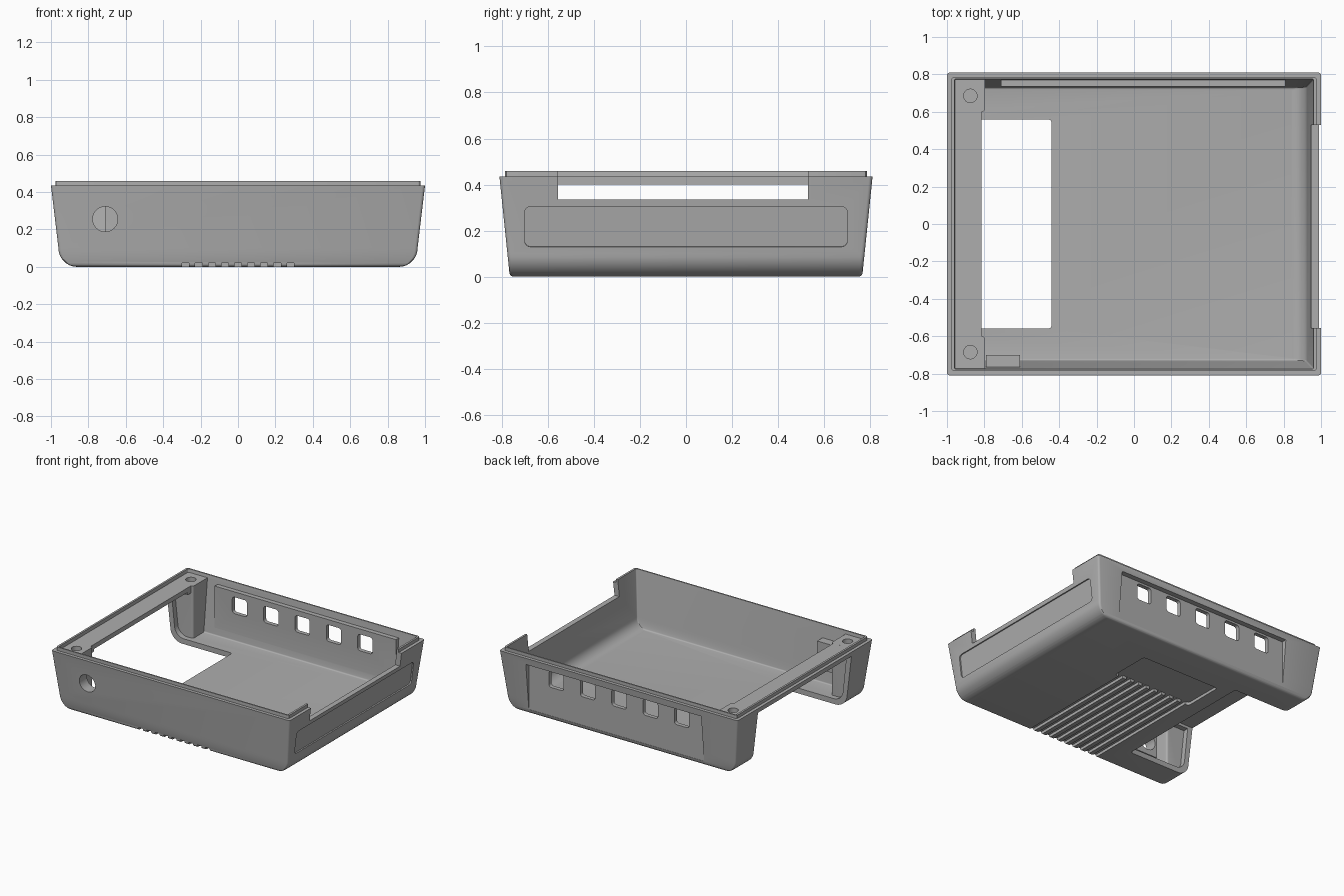
import bpy, bmesh, math

if "Cube" in bpy.data.objects:
    bpy.data.objects.remove(bpy.data.objects["Cube"])

grey = bpy.data.materials.new("plastic_grey")
grey.diffuse_color = (0.42, 0.42, 0.42, 1)
grey.use_nodes = True
grey.node_tree.nodes["Principled BSDF"].inputs["Base Color"].default_value = grey.diffuse_color


def make(name, bm):
    bmesh.ops.recalc_face_normals(bm, faces=bm.faces)
    me = bpy.data.meshes.new(name)
    bm.to_mesh(me)
    bm.free()
    me.materials.append(grey)
    ob = bpy.data.objects.new(name, me)
    bpy.context.collection.objects.link(ob)
    return ob


def loft(name, levels, r):
    """Stack of rounded rectangles, each level (half_x, half_y, z)."""
    bm = bmesh.new()
    rings = []
    for hx, hy, z in levels:
        ring = []
        for k, (sx, sy) in enumerate(((1, 1), (-1, 1), (-1, -1), (1, -1))):
            for i in range(4):
                a = math.radians(90 * k + 30 * i)
                ring.append(bm.verts.new((sx * (hx - r) + r * math.cos(a),
                                          sy * (hy - r) + r * math.sin(a), z)))
        rings.append(ring)
    n = len(rings[0])
    for a, b in zip(rings, rings[1:]):
        for i in range(n):
            bm.faces.new((a[i], a[(i + 1) % n], b[(i + 1) % n], b[i]))
    bm.faces.new(rings[0])
    bm.faces.new(rings[-1])
    return make(name, bm)


def side(h, h_low, h_top, r, height):
    """Half width at height h: rounded foot, then a sloped wall."""
    if h < r:
        return h_low - r + math.sqrt(max(0, r * r - (r - h) ** 2))
    return h_low + (h_top - h_low) * (h - r) / (height - r)


def tub(z0, z1, x, y):
    hs = {x[2] * (1 - math.cos(math.radians(t))) for t in range(0, 91, 9)}
    hs |= {y[2] * (1 - math.cos(math.radians(t))) for t in (30, 60, 90)}
    hs.add(z1 - z0)
    return [(side(h, *x, z1 - z0), side(h, *y, z1 - z0), z0 + h) for h in sorted(hs)]


def box(name, lo, hi, axis=None, r=0.02):
    """Box between two corners; edges along axis are rounded."""
    bm = bmesh.new()
    bmesh.ops.create_cube(bm, size=1)
    for v in bm.verts:
        v.co = [(a + b) / 2 + c * (b - a) for a, b, c in zip(lo, hi, v.co)]
    if axis is not None:
        edges = [e for e in bm.edges
                 if abs((e.verts[0].co - e.verts[1].co).normalized()[axis]) > 0.9]
        bmesh.ops.bevel(bm, geom=edges, offset=r, segments=4, profile=0.5, affect='EDGES')
    return make(name, bm)


def cylinder(name, loc, r, depth, rot=(0, 0, 0)):
    bm = bmesh.new()
    bmesh.ops.create_cone(bm, cap_ends=True, segments=32, radius1=r, radius2=r, depth=depth)
    ob = make(name, bm)
    ob.location, ob.rotation_euler = loc, rot
    return ob


def cut(target, cutter):
    cutter.hide_render = True
    mod = target.modifiers.new("cut", 'BOOLEAN')
    mod.operation, mod.solver, mod.object = 'DIFFERENCE', 'EXACT', cutter
    bpy.context.view_layer.update()
    bpy.context.view_layer.objects.active = target
    bpy.ops.object.modifier_apply(modifier=mod.name)
    bpy.data.objects.remove(cutter)


# Outer shell with stepped rim lip
shell = loft("case_bottom", tub(0, 0.435, (0.96, 1.0, 0.1), (0.767, 0.81, 0.02))
             + [(0.976, 0.786, 0.435), (0.976, 0.786, 0.46)], 0.015)

# Cavity, leaving material for the rail, screw posts, rear panel and jack mount
cavity = loft("cavity", tub(0.04, 0.50, (0.925, 0.965, 0.08), (0.73, 0.78, 0.01)), 0.008)
cut(cavity, box("rail", (-1.1, -0.9, 0.38), (-0.815, 0.9, 0.435)))
for s in (-1, 1):
    ys = sorted((s * 0.60, s * 0.9))
    cut(cavity, box("post", (-1.1, ys[0], -0.1), (-0.797, ys[1], 0.4351), 2, 0.015))
cut(cavity, box("rear_panel", (-0.71, 0.735, -0.1), (0.81, 0.95, 0.41)))
cut(cavity, box("jack_mount", (-0.79, -0.95, 0.15), (-0.61, -0.70, 0.36)))
cut(shell, cavity)

# Large opening through the floor and left wall, below the rail
cut(shell, box("left_opening", (-1.2, -0.56, -0.1), (-0.44, 0.56, 0.40), 2))

# Notch in the right wall and shallow label recess below it
cut(shell, box("right_notch", (0.85, -0.555, 0.335), (1.1, 0.53, 0.6)))
label = box("label_recess", (-0.05, -0.70, -0.088), (0.05, 0.70, 0.088), 0, 0.025)
label.location = (1.0135, 0, 0.2125)
label.rotation_euler = (0, math.atan(0.04 / 0.335), 0)
cut(shell, label)

# Upright rear panel recess with five square ports
cut(shell, box("rear_recess", (-0.69, 0.766, 0.03), (0.78, 0.95, 0.385)))
for i in range(5):
    x = 0.025 + (i - 2) * 0.263
    cut(shell, box("port", (x - 0.062, 0.70, 0.245), (x + 0.062, 0.85, 0.37), 1, 0.02))

# Jack hole in the front wall, screw holes in the posts
cut(shell, cylinder("jack_hole", (-0.71, -0.75, 0.255), 0.067, 0.3, (math.pi / 2, 0, 0)))
for s in (-1, 1):
    cut(shell, cylinder("screw_hole", (-0.875, s * 0.685, 0.40), 0.036, 0.25))

# Underside pocket and finger grooves running to the front edge
cut(shell, box("pocket", (-0.33, 0.19, -0.1), (0.33, 0.50, 0.022), 2))
for i in range(9):
    x = (i - 4) * 0.07
    cut(shell, box("groove", (x - 0.019, -0.95, -0.1), (x + 0.019, 0.25, 0.0215)))

# Smooth the rounded edges only
bpy.ops.object.select_all(action='DESELECT')
shell.select_set(True)
bpy.context.view_layer.objects.active = shell
bpy.ops.object.shade_smooth_by_angle(angle=math.radians(30))
